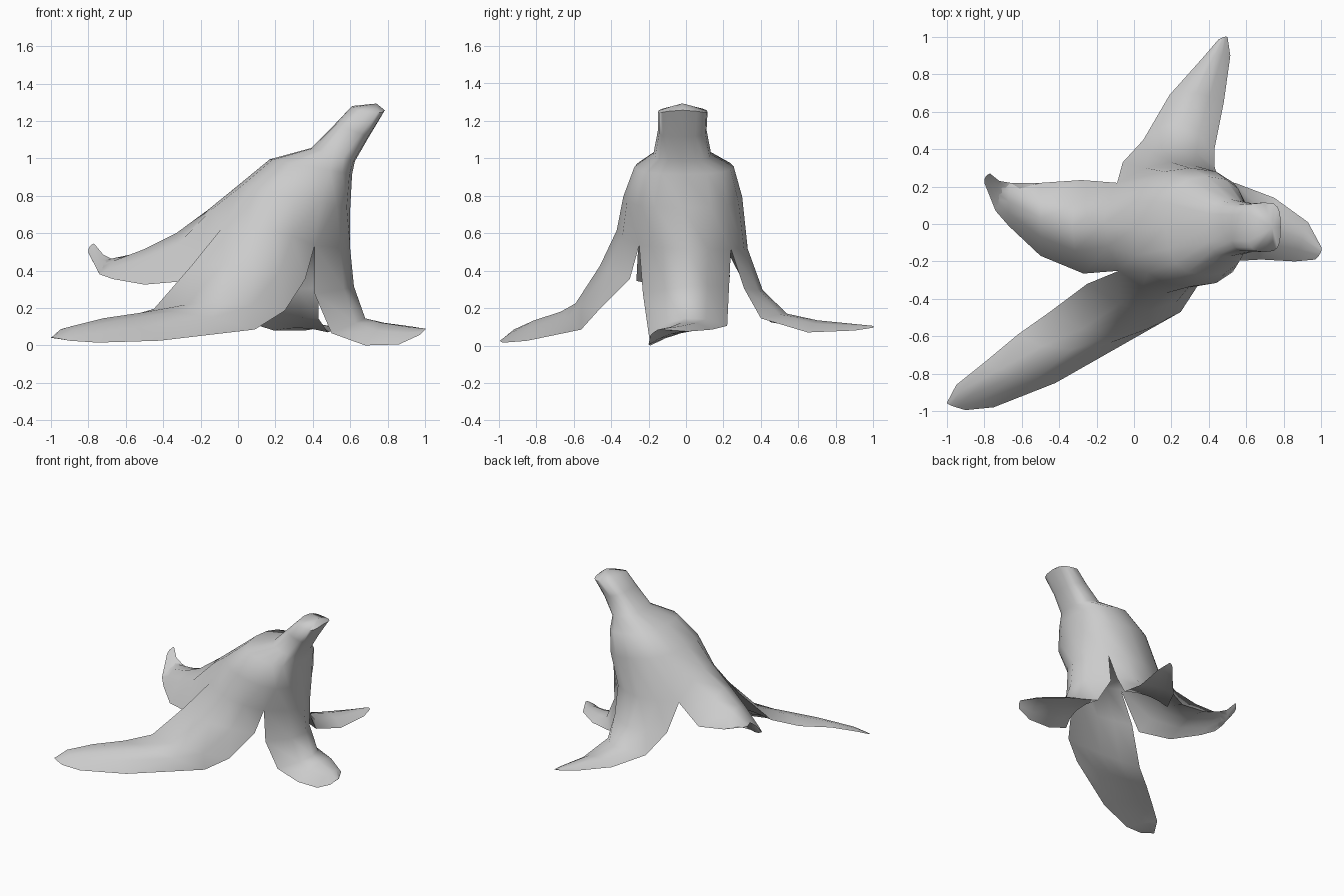
import bpy, bmesh
from math import cos, sin, radians, copysign
from mathutils import Vector

if "Cube" in bpy.data.objects:
    bpy.data.objects.remove(bpy.data.objects["Cube"])

N = 4         # strips across each flap
HOLLOW = .3   # how far the underside follows the arch of the outside


def power(v, e):
    return copysign(abs(v) ** e, v)


def ring_arc(ring, start):
    """Quarter of a tilted, squared ring: left x,z, right x,z, front y, back y, squareness, sag."""
    xa, za, xc, zc, yf, yb, e, sag = ring
    pts = []
    for i in range(N + 1):
        a = radians(start + 90 * i / N)
        c, s = power(cos(a), e), power(sin(a), e)
        pts.append(Vector(((xa + xc) / 2 + (xc - xa) / 2 * c,
                           (yf + yb) / 2 + (yb - yf) / 2 * s,
                           (za + zc) / 2 + (zc - za) / 2 * c - sag * s * s)))
    return pts


def arched_row(left, mid, right, p, k=1):
    """Arch through the two edges and the ridge of a flap; larger p is flatter on top."""
    l, m, r = Vector(left), Vector(mid), Vector(right)
    out = []
    for i in range(N + 1):
        t = i / N
        out.append(l.lerp(r, t) + (m - (l + r) / 2) * (1 - abs(2 * t - 1) ** p) * k)
    return out


# Closed upper part, from the stem end down
rings = [
    (.61, 1.285, .785, 1.262, -.15, .115, .6, .02),
    (.52, 1.19, .70, 1.12, -.15, .11, .65, 0),
    (.39, 1.06, .625, .99, -.175, .135, .75, 0),
    (.17, 1.00, .61, .92, -.275, .255, .8, 0),
    (.00, .86, .60, .74, -.335, .30, .8, 0),
]

# Points where neighbouring flaps split apart
left_front = (-.08, -.25, .64)
front_right = (.41, -.25, .54)
right_back = (.45, .24, .52)
back_left = (-.09, .22, .51)

# Flaps: start angle, flatness, then rows of (edge, ridge, edge) down to the tip
left_flap = (135, 2.3, [
    (back_left, (-.16, 0, .73), left_front),
    ((-.28, .235, .37), (-.33, -.02, .605), (-.27, -.265, .35)),
    ((-.50, .22, .40), (-.50, .03, .52), (-.50, -.17, .33)),
    ((-.66, .22, .46), (-.67, .12, .455), (-.67, -.01, .36)),
    ((-.72, .23, .49), (-.75, .18, .43), (-.74, .07, .385)),
    ((-.77, .27, .55), (-.795, .25, .53), (-.80, .22, .50))])
front_flap = (225, 2, [
    (left_front, (.17, -.37, .62), front_right),
    ((-.25, -.32, .43), (.08, -.46, .43), (.36, -.30, .36)),
    ((-.45, -.47, .20), (-.10, -.59, .23), (.25, -.47, .19)),
    ((-.62, -.59, .15), (-.33, -.67, .185), (.09, -.56, .09)),
    ((-.80, -.74, .13), (-.63, -.81, .14), (-.42, -.85, .03)),
    ((-.95, -.86, .09), (-.88, -.92, .09), (-.75, -.98, .02)),
    ((-1.0, -.955, .045), (-.98, -.97, .045), (-.90, -.995, .03))])
right_flap = (-45, 2, [
    (front_right, (.60, 0, .52), right_back),
    ((.41, -.23, .28), (.62, 0, .32), (.42, .23, .32)),
    ((.50, -.20, .07), (.68, 0, .15), (.54, .22, .11)),
    ((.68, -.19, .005), (.77, -.03, .125), (.75, .14, .09)),
    ((.86, -.20, .01), (.90, -.08, .105), (.93, .01, .08)),
    ((.97, -.19, .06), (1.0, -.15, .09), (1.0, -.12, .09))])
back_flap = (45, 2, [
    (right_back, (.20, .33, .52), back_left),
    ((.43, .31, .31), (.22, .41, .30), (-.06, .33, .30)),
    ((.43, .40, .15), (.26, .54, .175), (.05, .45, .13)),
    ((.48, .65, .075), (.33, .70, .14), (.19, .69, .085)),
    ((.515, .90, .085), (.43, .90, .12), (.36, .88, .085)),
    ((.50, 1.0, .10), (.48, 1.0, .11), (.45, .985, .10))])

bm = bmesh.new()
tip = bm.verts.new((.74, -.02, 1.298))
core = bm.verts.new((.19, 0, .58))


def strips(grid):
    for a, b in zip(grid, grid[1:]):
        for c in range(N):
            bm.faces.new((a[c], b[c], b[c + 1], a[c + 1]))


for start, flat, rows in (left_flap, front_flap, right_flap, back_flap):
    outer = [ring_arc(r, start) for r in rings] + [arched_row(*r, flat) for r in rows]
    inner = [arched_row(*r, flat, HOLLOW) for r in rows]
    outer = [[bm.verts.new(p) for p in row] for row in outer]
    inner = [[bm.verts.new(p) for p in row] for row in inner]
    # Outside, and underside running the other way round
    strips(outer)
    strips([row[::-1] for row in inner])
    # Stem end, centre of the underside, flap tip
    for c in range(N):
        bm.faces.new((tip, outer[0][c], outer[0][c + 1]))
        bm.faces.new((core, inner[0][c + 1], inner[0][c]))
        bm.faces.new((outer[-1][c], inner[-1][c], inner[-1][c + 1], outer[-1][c + 1]))
bmesh.ops.remove_doubles(bm, verts=bm.verts, dist=1e-4)
bmesh.ops.recalc_face_normals(bm, faces=bm.faces)

mesh = bpy.data.meshes.new("fruit_peel")
bm.to_mesh(mesh)
bm.free()
peel = bpy.data.objects.new("fruit_peel", mesh)
bpy.context.collection.objects.link(peel)

bpy.context.view_layer.objects.active = peel
peel.select_set(True)
bpy.ops.object.shade_smooth_by_angle(angle=radians(75))

# Rest the peel on the ground
low = min(v.co.z for v in peel.data.vertices)
for v in peel.data.vertices:
    v.co.z -= low
